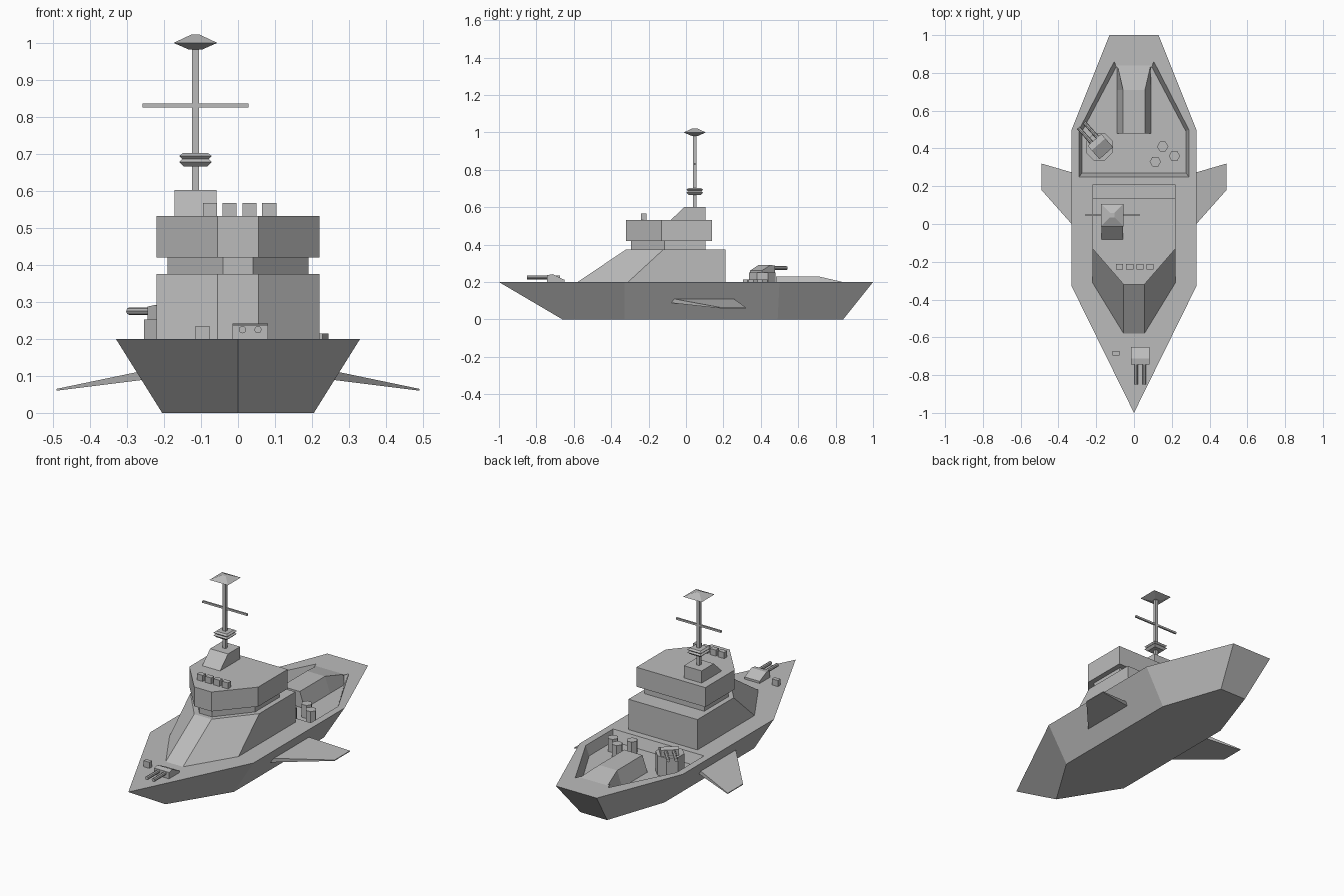
import bpy, bmesh, math
from mathutils import Matrix, Vector

if "Cube" in bpy.data.objects:
    bpy.data.objects.remove(bpy.data.objects["Cube"])

grey = bpy.data.materials.new("naval_grey")
grey.use_nodes = True
grey.diffuse_color = (0.5, 0.5, 0.5, 1)
grey.node_tree.nodes["Principled BSDF"].inputs["Base Color"].default_value = (0.5, 0.5, 0.5, 1)


def finish(name, bm, matrix=None):
    if matrix:
        bm.transform(matrix)
    bmesh.ops.recalc_face_normals(bm, faces=bm.faces)
    mesh = bpy.data.meshes.new(name)
    bm.to_mesh(mesh)
    bm.free()
    mesh.materials.append(grey)
    obj = bpy.data.objects.new(name, mesh)
    bpy.context.collection.objects.link(obj)
    return obj


def loft_mesh(rings):
    """Skin a stack of equal point rings and cap both ends."""
    bm = bmesh.new()
    loops = [[bm.verts.new(p) for p in ring] for ring in rings]
    n = len(loops[0])
    for a, b in zip(loops, loops[1:]):
        for i in range(n):
            j = (i + 1) % n
            bm.faces.new((a[i], a[j], b[j], b[i]))
    bm.faces.new(loops[0][::-1])
    bm.faces.new(loops[-1])
    return bm


def loft(name, rings, matrix=None):
    return finish(name, loft_mesh(rings), matrix)


def outline(half, z):
    """Mirror the +x half of a plan outline."""
    other = [(-x, y) for x, y in reversed(half) if x > 0]
    return [(x, y, z) for x, y in half + other]


def rect(cx, cy, hx, hy, z):
    return [(cx - hx, cy - hy, z), (cx + hx, cy - hy, z), (cx + hx, cy + hy, z), (cx - hx, cy + hy, z)]


def box(name, x, y, z):
    cx, cy = sum(x) / 2, sum(y) / 2
    hx, hy = (x[1] - x[0]) / 2, (y[1] - y[0]) / 2
    return loft(name, [rect(cx, cy, hx, hy, h) for h in z])


def side_prism(name, profile, x0, x1, matrix=None):
    """Extrude a (y, z) profile along x."""
    return loft(name, [[(x, y, z) for y, z in profile] for x in (x0, x1)], matrix)


def cylinder(name, start, end, radius, sides, matrix=None, turn=0):
    start, end = Vector(start), Vector(end)
    axis = end - start
    bm = bmesh.new()
    place = (Matrix.Translation((start + end) / 2)
             @ axis.to_track_quat('Z', 'Y').to_matrix().to_4x4() @ Matrix.Rotation(turn, 4, 'Z'))
    bmesh.ops.create_cone(bm, cap_ends=True, segments=sides, radius1=radius,
                          radius2=radius, depth=axis.length, matrix=place)
    return finish(name, bm, matrix)


# Hull with the sunken aft deck
DECK, WELL = 0.2, 0.14
hull = loft_mesh([
    outline([(0, -0.66), (0.205, -0.33), (0.205, 0.49), (0.085, 0.84)], 0),
    outline([(0, -1), (0.33, -0.33), (0.33, 0.5), (0.13, 1)], DECK),
    outline([(0, 0.25), (0.29, 0.25), (0.29, 0.5), (0.105, 0.86)], DECK),
    outline([(0, 0.27), (0.275, 0.27), (0.275, 0.49), (0.09, 0.84)], WELL)])
# Recessed transom
hull.normal_update()
transom = max(hull.faces, key=lambda f: f.calc_center_median().y)
bmesh.ops.inset_individual(hull, faces=[transom], thickness=0.02)
bmesh.ops.translate(hull, verts=transom.verts[:], vec=(0, -0.05, 0.0))
finish("hull", hull)

# Side fins
for side, label in ((1, "left"), (-1, "right")):
    loft(label + "_fin", [
        [(side * 0.25, -0.09, 0.115), (side * 0.25, 0.25, 0.115),
         (side * 0.25, 0.25, 0.09), (side * 0.25, -0.09, 0.09)],
        [(side * 0.49, 0.18, 0.065), (side * 0.49, 0.32, 0.065),
         (side * 0.49, 0.32, 0.06), (side * 0.49, 0.18, 0.06)]])

# Superstructure tiers
loft("deckhouse", [
    outline([(0.055, -0.58), (0.22, -0.31), (0.22, 0.21)], DECK),
    outline([(0.055, -0.32), (0.22, -0.12), (0.22, 0.21)], 0.375)])
neck = [(0.04, -0.295), (0.19, -0.115), (0.19, 0.105)]
loft("bridge_neck", [outline(neck, z) for z in (0.375, 0.42)])
bridge = [(0.055, -0.32), (0.22, -0.13), (0.22, 0.138)]
loft("bridge", [outline(bridge, z) for z in (0.42, 0.532)])

# Row of roof boxes
for i in range(4):
    x = -0.076 + 0.0535 * i
    box(f"roof_box_{i + 1}", (x - 0.019, x + 0.019), (-0.24, -0.212), (0.53, 0.567))

# Mast, crossbar and radars
MX, MY = -0.115, 0.047
side_prism("mast_base", [(-0.083, 0.53), (0.103, 0.53), (0.103, 0.602), (-0.008, 0.602)], MX - 0.057, MX + 0.057)
box("mast", (MX - 0.009, MX + 0.009), (MY - 0.009, MY + 0.009), (0.6, 0.99))
box("crossbar", (MX - 0.143, MX + 0.143), (MY - 0.005, MY + 0.005), (0.825, 0.836))


def radar(name, levels):
    loft(name, [rect(MX, MY, h, h, z) for h, z in levels])


radar("lower_radar", [(0.032, 0.666), (0.044, 0.678), (0.036, 0.686), (0.044, 0.694), (0.034, 0.702)])
radar("top_radar", [(0.018, 0.982), (0.059, 1.0), (0.012, 1.022)])


# Twin gun turrets
def turret(name, place):
    profile = [(-0.047, 0), (0.047, 0), (0.047, 0.012), (-0.015, 0.042), (-0.047, 0.037)]
    side_prism(name, profile, -0.048, 0.048, place)
    for x in (-0.021, 0.021):
        cylinder(name + "_barrel", (x, -0.03, 0.025), (x, -0.152, 0.025), 0.01, 8, place)


turret("front_turret", Matrix.Translation((0.033, -0.697, DECK)))
turret("aft_turret", Matrix.Translation((-0.178, 0.41, 0.25)) @ Matrix.Rotation(math.pi + 0.727, 4, 'Z'))
cylinder("aft_turret_base", (-0.183, 0.408, WELL), (-0.183, 0.408, 0.252), 0.077, 8, turn=math.pi / 8)

# Deck fittings
box("bow_locker", (-0.115, -0.077), (-0.697, -0.673), (DECK, 0.235))
for i, (x, y) in enumerate([(0.152, 0.41), (0.113, 0.33), (0.214, 0.36)]):
    cylinder(f"deck_drum_{i + 1}", (x, y, WELL), (x, y, 0.215), 0.03, 6, turn=math.pi / 2)

# Aft hatch sloping down to the stern, as cross-sections along y
loft("aft_hatch", [
    [(-0.09, y, WELL), (0.09, y, WELL), (w, y, z), (-w, y, z)]
    for y, w, z in ((0.48, 0.058, 0.23), (0.71, 0.058, 0.23), (0.84, 0.088, 0.2))])
